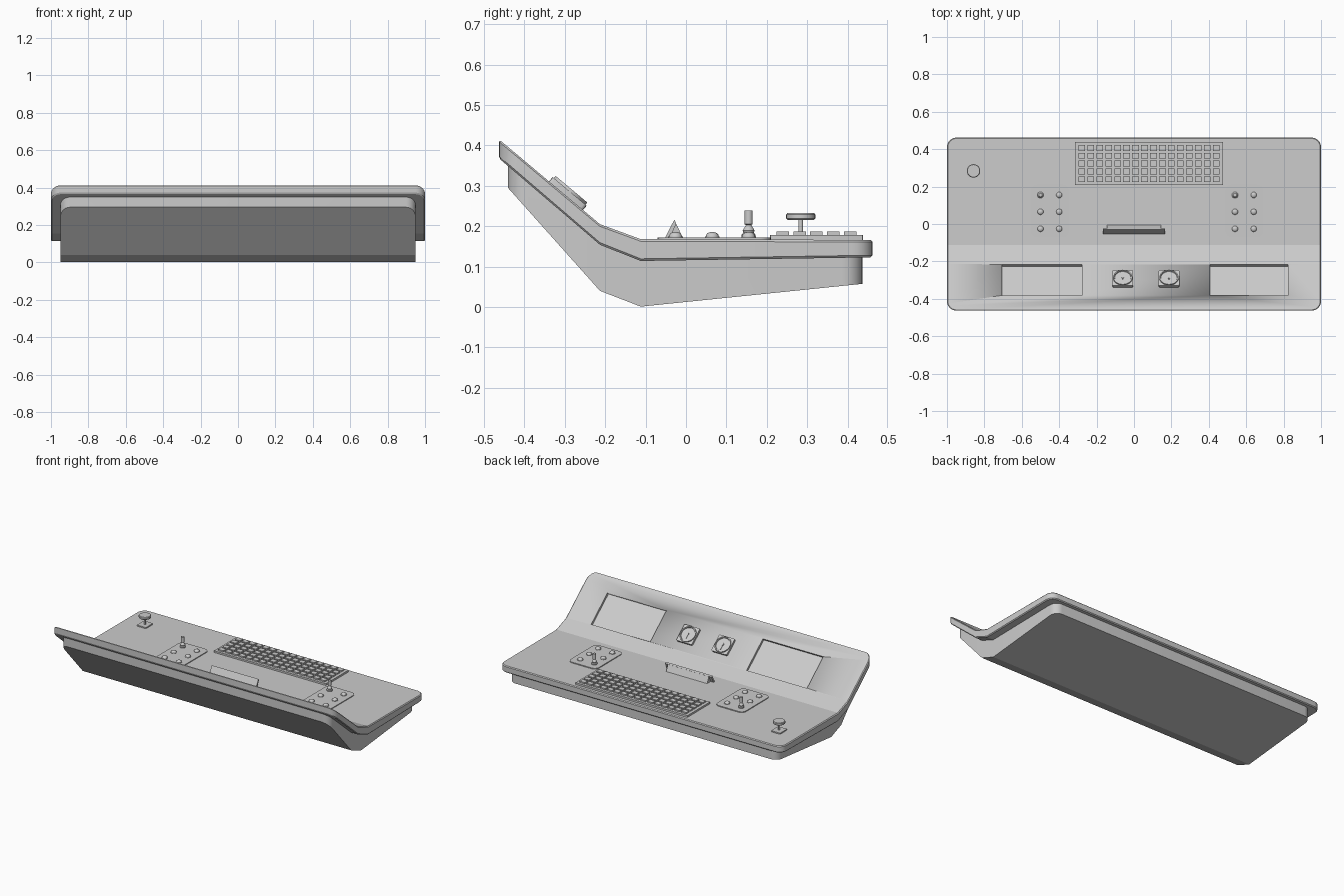
import bpy, bmesh, math
from mathutils import Matrix, Vector

if "Cube" in bpy.data.objects:
    bpy.data.objects.remove(bpy.data.objects["Cube"])

YS = [-0.463, -0.213, -0.112, 0.462]
TOP = [0.415, 0.205, 0.168, 0.166]
MID = [0.368, 0.154, 0.114, 0.123]
BOT = [0.32, 0.04, 0.001, 0.060]
TILT = math.atan2(TOP[1] - TOP[0], YS[1] - YS[0])


def interp(zs, y):
    for i in range(3):
        if y <= YS[i + 1] or i == 2:
            t = (y - YS[i]) / (YS[i + 1] - YS[i])
            return zs[i] + t * (zs[i + 1] - zs[i])


def finish(name, bm, angle=30, matrix=None):
    if matrix:
        bm.transform(matrix)
    bmesh.ops.recalc_face_normals(bm, faces=bm.faces)
    me = bpy.data.meshes.new(name)
    bm.to_mesh(me)
    bm.free()
    ob = bpy.data.objects.new(name, me)
    bpy.context.collection.objects.link(ob)
    bpy.context.view_layer.objects.active = ob
    for o in bpy.context.selected_objects:
        o.select_set(False)
    ob.select_set(True)
    bpy.ops.object.shade_smooth_by_angle(angle=math.radians(angle))
    return ob


def rounded_face(bm, x0, x1, y0, y1, r, n=6):
    pts = []
    for k, (cx, cy) in enumerate([(x1 - r, y1 - r), (x0 + r, y1 - r), (x0 + r, y0 + r), (x1 - r, y0 + r)]):
        for i in range(n + 1):
            a = math.pi / 2 * (k + i / n)
            pts.append(bm.verts.new((cx + r * math.cos(a), cy + r * math.sin(a), 0)))
    return bm.faces.new(pts)


def extrude_up(bm, h):
    new = bmesh.ops.extrude_face_region(bm, geom=bm.faces[:])["geom"]
    vs = [v for v in new if isinstance(v, bmesh.types.BMVert)]
    bmesh.ops.translate(bm, verts=vs, vec=(0, 0, h))
    return vs


def shell(name, hx, y0, y1, r, lower, upper, lift=0):
    """Rounded outline folded along the console's side profile."""
    bm = bmesh.new()
    rounded_face(bm, -hx, hx, y0, y1, r)
    for y in YS[1:3]:
        bmesh.ops.bisect_plane(bm, geom=bm.verts[:] + bm.edges[:] + bm.faces[:],
                               plane_co=(0, y, 0), plane_no=(0, 1, 0))
    tops = set(extrude_up(bm, 1))
    for v in bm.verts:
        v.co.z = interp(upper, v.co.y) + lift if v in tops else interp(lower, v.co.y)
    return finish(name, bm, 17)


def plate(name, x0, x1, y0, y1, z0, h, r, matrix=None, n=6):
    bm = bmesh.new()
    rounded_face(bm, x0, x1, y0, y1, r, n)
    extrude_up(bm, h)
    bmesh.ops.translate(bm, verts=bm.verts, vec=(0, 0, z0))
    return finish(name, bm, 30, matrix)


def box(bm, center, size):
    bmesh.ops.create_cube(bm, size=1, matrix=Matrix.Translation(center) @ Matrix.Diagonal((*size, 1)))


def lathe(name, profile, matrix, segs=24):
    bm = bmesh.new()
    vs = [bm.verts.new((r, 0, z)) for r, z in profile]
    es = [bm.edges.new(p) for p in zip(vs, vs[1:])]
    bmesh.ops.spin(bm, geom=vs + es, axis=(0, 0, 1), cent=(0, 0, 0), angle=2 * math.pi, steps=segs)
    bmesh.ops.remove_doubles(bm, verts=bm.verts, dist=1e-5)
    return finish(name, bm, 35, matrix)


def on_slope(x, y):
    return Matrix.Translation((x, y, interp(TOP, y))) @ Matrix.Rotation(TILT, 4, 'X')


# Lower housing and folded desk top
shell("lower_housing", 0.95, -0.441, 0.437, 0.05, BOT, MID, 0.01)
desk = shell("desk_top", 1.0, YS[0], YS[3], 0.05, MID, TOP)
bev = desk.modifiers.new("rim", 'BEVEL')
bev.width, bev.segments = 0.005, 1
bev.limit_method, bev.angle_limit = 'ANGLE', math.radians(45)

# Recessed screens cut in the sloped panel
bm = bmesh.new()
for x0, x1 in [(-0.705, -0.277), (0.405, 0.823)]:
    part = bmesh.new()
    box(part, (0, 0, 0), (x1 - x0, 0.165 / math.cos(TILT), 0.03))
    part.transform(on_slope((x0 + x1) / 2, -0.299))
    tmp = bpy.data.meshes.new("tmp")
    part.to_mesh(tmp)
    part.free()
    bm.from_mesh(tmp)
    bpy.data.meshes.remove(tmp)
cutter = finish("screen_cutter", bm)
cutter.hide_render = True
cutter.hide_set(True)
cut = desk.modifiers.new("screens", 'BOOLEAN')
cut.object, cut.operation, cut.solver = cutter, 'DIFFERENCE', 'EXACT'

# Gauges: square plate, raised bezel ring, needle
for x in (-0.06, 0.187):
    m = on_slope(x, -0.297)
    plate("gauge_plate", -0.055, 0.055, -0.055, 0.055, -0.004, 0.018, 0.008, m, 3)
    lathe("gauge_bezel", [(0, 0.015), (0.043, 0.015), (0.045, 0.021), (0.051, 0.021), (0.052, 0.010)], m, 32)
    bm = bmesh.new()
    box(bm, (0, 0.01, 0.016), (0.004, 0.045, 0.003))
    finish("gauge_needle", bm, 30, m)
    lathe("gauge_hub", [(0, 0.019), (0.006, 0.019), (0.006, 0.014)], m, 12)

# Control pads: plate, five domed buttons and a stick
dome = [(0.018, 0), (0.018, 0.004)] + [(0.016 * math.cos(a), 0.004 + 0.011 * math.sin(a))
                                     for a in [i * math.pi / 10 for i in range(5)]] + [(0, 0.015)]
stick = [(0.017, 0), (0.017, 0.008), (0.013, 0.013), (0.015, 0.018), (0.008, 0.030),
         (0.006, 0.032), (0.010, 0.034), (0.010, 0.068), (0, 0.068)]
for cx in (-0.45, 0.59):
    plate("control_pad", cx - 0.1, cx + 0.1, -0.07, 0.21, 0.160, 0.0125, 0.03)
    for dx in (-0.05, 0.05):
        for y in (-0.026, 0.065, 0.155):
            m = Matrix.Translation((cx + dx, y, 0.171))
            if dx < 0 and y > 0.1:
                lathe("control_stick", stick, m, 16)
            else:
                lathe("pad_button", dome, m, 16)

# Keyboard
plate("keyboard_base", -0.316, 0.476, 0.208, 0.438, 0.160, 0.018, 0.003, None, 2)
bm = bmesh.new()
cols, rows = 16, 5
for i in range(cols):
    for j in range(rows):
        c = (-0.303 + 0.766 * (i + 0.5) / cols, 0.218 + 0.21 * (j + 0.5) / rows, 0.181)
        box(bm, c, (0.036, 0.031, 0.011))
finish("keyboard_keys", bm)

# Desk sign: wedge with a wider plate on its front
def prism(name, hx, section):
    bm = bmesh.new()
    a, b = [[bm.verts.new((s * hx, y, z)) for y, z in section] for s in (-1, 1)]
    bm.faces.new(a)
    bm.faces.new(b)
    for i in range(len(a)):
        j = (i + 1) % len(a)
        bm.faces.new((a[i], a[j], b[j], b[i]))
    return finish(name, bm)

prism("sign_wedge", 0.145, [(-0.042, 0.165), (-0.005, 0.165), (-0.026, 0.210), (-0.030, 0.210)])
prism("sign_plate", 0.165, [(-0.055, 0.165), (-0.042, 0.165), (-0.024, 0.207), (-0.029, 0.216)])

# Round knob on a post
plate("knob_base", -0.89, -0.826, 0.248, 0.32, 0.160, 0.014, 0.005, None, 2)
lathe("knob", [(0.006, 0), (0.006, 0.048), (0.033, 0.048), (0.036, 0.051), (0.036, 0.061),
               (0.033, 0.065), (0, 0.065)], Matrix.Translation((-0.858, 0.284, 0.168)))
